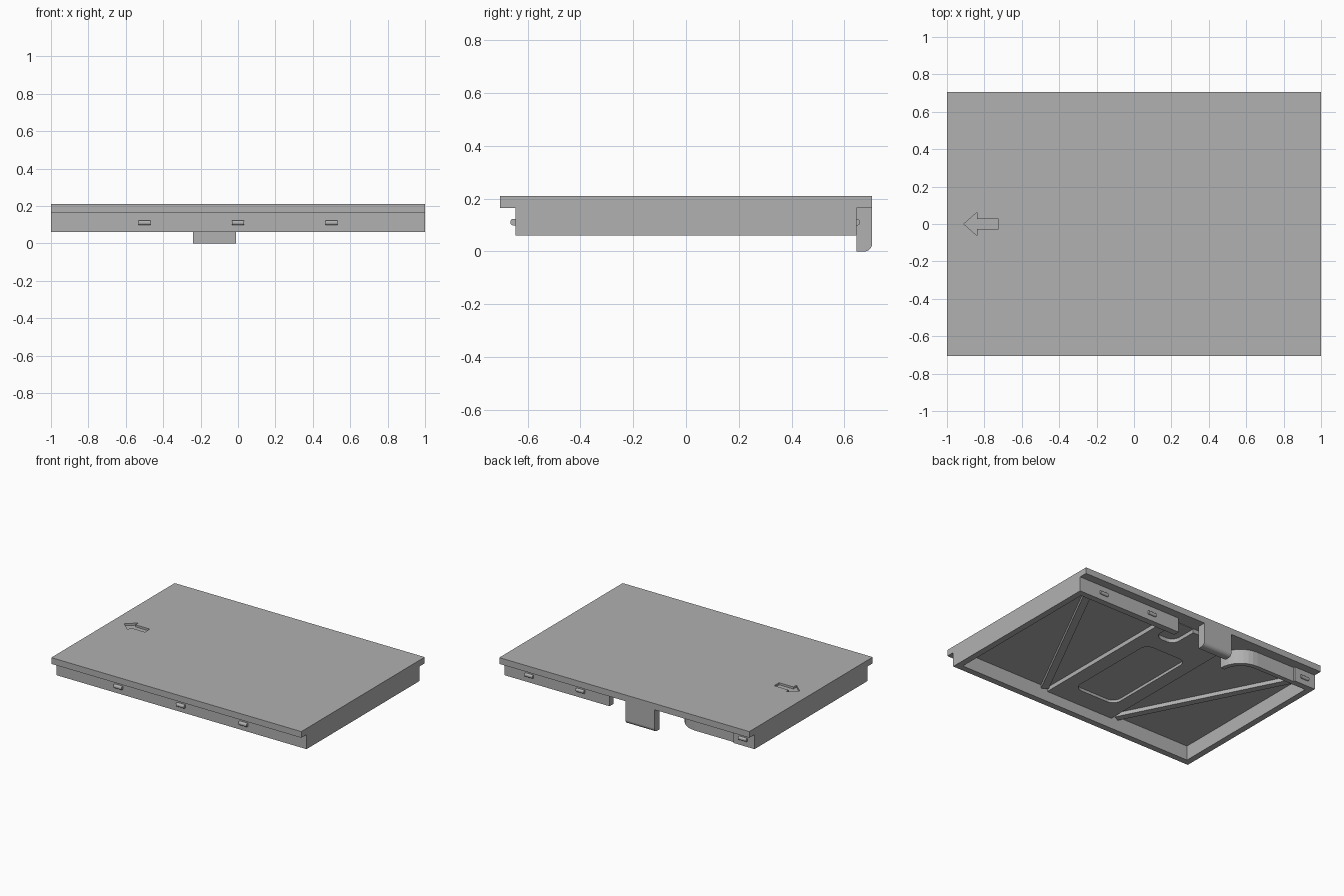
import bpy, bmesh, math
from mathutils import Vector

if "Cube" in bpy.data.objects:
    bpy.data.objects.remove(bpy.data.objects["Cube"], do_unlink=True)

grey = bpy.data.materials.new("plain_grey")
grey.use_nodes = True
colour = (0.44, 0.44, 0.44, 1)
grey.diffuse_color = colour
grey.node_tree.nodes["Principled BSDF"].inputs["Base Color"].default_value = colour

TOP, UNDER, RIM = 0.21, 0.165, 0.06
OVER, WALL, T = 0.705, 0.645, 0.045


def prism(name, outline, low, high, axis="z"):
    """Extrude an outline along z, or a (y, z) outline along x."""
    place = (lambda a, b, c: (a, b, c)) if axis == "z" else (lambda a, b, c: (c, a, b))
    bm = bmesh.new()
    face = bm.faces.new([bm.verts.new(place(a, b, low)) for a, b in outline])
    grown = bmesh.ops.extrude_face_region(bm, geom=[face])
    moved = [g for g in grown["geom"] if isinstance(g, bmesh.types.BMVert)]
    bmesh.ops.translate(bm, verts=moved, vec=Vector(place(0, 0, high - low)))
    bmesh.ops.recalc_face_normals(bm, faces=bm.faces)
    mesh = bpy.data.meshes.new(name)
    bm.to_mesh(mesh)
    bm.free()
    mesh.materials.append(grey)
    obj = bpy.data.objects.new(name, mesh)
    bpy.context.collection.objects.link(obj)
    return obj


def rect(x0, x1, y0, y1):
    return [(x0, y0), (x1, y0), (x1, y1), (x0, y1)]


def rounded(x0, x1, y0, y1, r, steps=6):
    points = []
    corners = [(x1 - r, y1 - r), (x0 + r, y1 - r), (x0 + r, y0 + r), (x1 - r, y0 + r)]
    for i, (cx, cy) in enumerate(corners):
        for k in range(steps + 1):
            a = math.pi / 2 * (i + k / steps)
            points.append((cx + r * math.cos(a), cy + r * math.sin(a)))
    return points


def band(x0, y0, x1, y1, width):
    d = Vector((x1 - x0, y1 - y0)).normalized() * width / 2
    return [(x0 - d.y, y0 + d.x), (x0 + d.y, y0 - d.x),
            (x1 + d.y, y1 - d.x), (x1 - d.y, y1 + d.x)]


def cut(target, cutter):
    mod = target.modifiers.new("cut", "BOOLEAN")
    mod.object = cutter
    mod.operation = "DIFFERENCE"
    mod.solver = "EXACT"
    cutter.hide_render = True
    cutter.hide_viewport = True
    cutter.display_type = "WIRE"


# Lid with engraved direction arrow
lid = prism("lid_plate", rect(-1, 1, -OVER, OVER), UNDER, TOP)
arrow = [(-0.91, 0), (-0.84, -0.062), (-0.84, -0.028), (-0.725, -0.028),
         (-0.725, 0.028), (-0.84, 0.028), (-0.84, 0.062)]
cut(lid, prism("arrow_cutter", arrow, TOP - 0.015, TOP + 0.05))

# Skirt walls under the lid; the back wall is broken around the latch
prism("front_wall", rect(-1, 1, -WALL, -WALL + T), RIM, UNDER)
for side, name in ((1, "left_wall"), (-1, "right_wall")):
    x0, x1 = sorted((side, side * (1 - T)))
    prism(name, rect(x0, x1, -WALL + T, WALL), RIM, UNDER)
prism("back_wall_left", rect(0.16, 1 - T, WALL - T, WALL), RIM, UNDER)
prism("back_wall_right", rect(-1 + T, -0.83, WALL - T, WALL), RIM, UNDER)
prism("back_wall_recessed", rect(-0.83, -0.52, WALL - T, WALL - 0.012), RIM, UNDER)

# Curved end of the back wall beside the latch
arc = [math.pi / 2 * k / 8 for k in range(9)]
outer = [(-0.52 + 0.17 * math.sin(a), 0.463 + 0.17 * math.cos(a)) for a in arc]
inner = [(-0.52 + 0.137 * math.sin(a), 0.463 + 0.137 * math.cos(a)) for a in arc]
prism("curved_wall_end", outer + inner[::-1], RIM, UNDER)

# Latch tab with rounded lower outside corner
r = 0.03
tab = [(WALL, UNDER), (WALL, 0)]
tab += [(OVER - r + r * math.sin(a), r - r * math.cos(a)) for a in arc]
tab += [(OVER, UNDER)]
prism("latch_tab", tab, -0.24, -0.01, "x")

# Raised panel inside, with a rounded recess and a finger notch
panel = prism("inner_panel", rect(-0.31, 0.236, -WALL + T, WALL - T), 0.135, UNDER)
cut(panel, prism("recess_cutter", rounded(-0.21, 0.13, -0.45, 0.28, 0.06), 0.1, 0.155))
cut(panel, prism("notch_cutter", rounded(0, 0.16, 0.4, 0.75, 0.06), 0.1, 0.162))

# Diagonal stiffening ribs
for name, ends in (("left_rib", (0.27, -0.585, 0.87, 0.59)),
                   ("right_rib", (-0.34, -0.585, -0.94, 0.59))):
    prism(name, band(*ends, 0.05), 0.137, UNDER)

# Snap clips on the front and back walls
for i, x in enumerate((-0.5, 0, 0.5)):
    prism(f"front_clip_{i}", rounded(-WALL - 0.02, -WALL + 0.02, 0.099, 0.123, 0.01),
          x - 0.032, x + 0.032, "x")
for i, x in enumerate((-0.91, 0.39, 0.8)):
    prism(f"back_clip_{i}", rounded(WALL - 0.02, WALL + 0.014, 0.099, 0.123, 0.01),
          x - 0.032, x + 0.032, "x")
